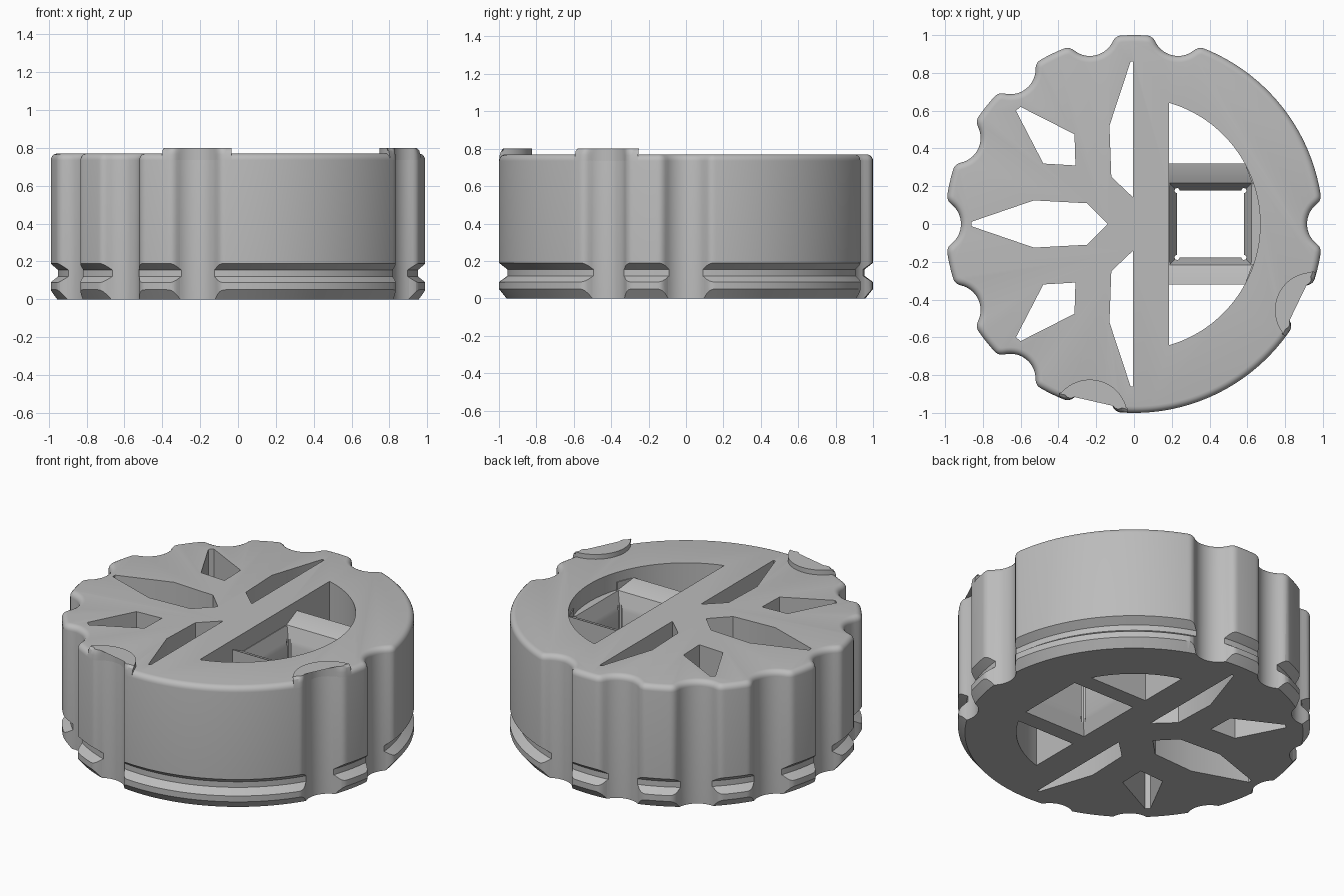
import bpy, bmesh
from math import sin, cos, acos, atan2, sqrt, pi, tau

cube = bpy.data.objects.get("Cube")
if cube:
    bpy.data.objects.remove(cube, do_unlink=True)

grey = bpy.data.materials.new("matte_grey")
grey.use_nodes = True
grey.diffuse_color = (0.5, 0.5, 0.5, 1)
grey.node_tree.nodes["Principled BSDF"].inputs["Base Color"].default_value = (0.5, 0.5, 0.5, 1)

HEIGHT, ROUND = 0.77, 0.035
FLUTE_R, FLUTE_D, FILLET, LIP_R = 0.134, 1.05, 0.05, 0.2
PITCH = tau / 14
FLUTES = [0, 3, 4, 5, 6, 7, 8, 9, 10, 13]
LIPPED = [10, 13]


def loft(name, rings, closed=False):
    """Skin a list of equal rings, capping the ends or closing the loop."""
    bm = bmesh.new()
    loops = [[bm.verts.new(p) for p in ring] for ring in rings]
    pairs = list(zip(loops, loops[1:]))
    if closed:
        pairs.append((loops[-1], loops[0]))
    else:
        bm.faces.new(loops[0])
        bm.faces.new(loops[-1])
    n = len(loops[0])
    for a, b in pairs:
        for i in range(n):
            j = (i + 1) % n
            bm.faces.new((a[i], a[j], b[j], b[i]))
    bmesh.ops.recalc_face_normals(bm, faces=bm.faces)
    mesh = bpy.data.meshes.new(name)
    bm.to_mesh(mesh)
    bm.free()
    ob = bpy.data.objects.new(name, mesh)
    bpy.context.collection.objects.link(ob)
    mesh.materials.append(grey)
    return ob


def at(points, z):
    return [(x, y, z) for x, y in points]


def prism(name, points, z0, z1):
    return loft(name, [at(points, z0), at(points, z1)])


def revolve(name, profile, steps=252):
    return loft(name, [[(r * cos(t * tau / steps), r * sin(t * tau / steps), z)
                        for r, z in profile] for t in range(steps)], closed=True)


def cut(target, cutter):
    mod = target.modifiers.new("cut", "BOOLEAN")
    mod.operation, mod.solver, mod.object = "DIFFERENCE", "EXACT", cutter
    bpy.ops.object.select_all(action="DESELECT")
    bpy.context.view_layer.objects.active = target
    target.select_set(True)
    bpy.ops.object.modifier_apply(modifier=mod.name)
    bpy.data.objects.remove(cutter, do_unlink=True)


# Outline radius: circle, fillet or flute arc, by angle from the flute centre
D = 1 - FILLET
ALPHA = acos((D * D + FLUTE_D ** 2 - (FLUTE_R + FILLET) ** 2) / (2 * D * FLUTE_D))
K = FILLET / (FLUTE_R + FILLET)
BETA = atan2(D * sin(ALPHA) * (1 - K), D * cos(ALPHA) * (1 - K) + FLUTE_D * K)


def radius(phi):
    phi = abs(phi)
    if phi >= ALPHA:
        return 1.0
    if phi > BETA:
        s = ALPHA - phi
        return D * cos(s) + sqrt(FILLET ** 2 - (D * sin(s)) ** 2)
    return FLUTE_D * cos(phi) - sqrt(FLUTE_R ** 2 - (FLUTE_D * sin(phi)) ** 2)


def rim_point(theta):
    k = round(theta / PITCH)
    r = radius(theta - k * PITCH) if k % 14 in FLUTES else 1.0
    return r * cos(theta), r * sin(theta)


def inset(theta, amount):
    """Rim point moved inwards along the rim normal."""
    (ax, ay), (bx, by) = rim_point(theta - 0.003), rim_point(theta + 0.003)
    x, y = rim_point(theta)
    length = sqrt((bx - ax) ** 2 + (by - ay) ** 2)
    return x - (by - ay) / length * amount, y + (bx - ax) / length * amount


# Fluted body with a rounded top edge
angles = [i * tau / 504 for i in range(504)]
rings = [at([rim_point(t) for t in angles], 0)]
for step in range(6):
    a = step * pi / 10
    rings.append(at([inset(t, ROUND * (1 - cos(a))) for t in angles],
                    HEIGHT - ROUND + ROUND * sin(a)))
body = loft("fluted_body", rings)

# Groove and bottom chamfer
cut(body, revolve("groove_cutter", [(1.05, 0.229), (0.955, 0.155), (0.955, 0.12), (1.05, 0.051)]))
cut(body, revolve("chamfer_cutter", [(0.944, -0.02), (1.015, 0.069), (1.1, 0.069), (1.1, -0.02)]))

# Star-like openings
long_slot = [(-0.86, 0.012), (-0.86, -0.012), (-0.53, -0.125), (-0.25, -0.11),
             (-0.14, 0), (-0.25, 0.11), (-0.53, 0.125)]
small_slot = [(-0.625, 0.6), (-0.6, 0.62), (-0.315, 0.475), (-0.31, 0.31), (-0.48, 0.32)]
side_slot = [(-0.018, 0.86), (-0.004, 0.86), (-0.004, 0.14), (-0.12, 0.25), (-0.13, 0.52)]
cut(body, prism("slot_cutter", long_slot, -0.1, 1))
for side in (1, -1):
    for slot in (small_slot, side_slot):
        cut(body, prism("slot_cutter", [(x, y * side) for x, y in slot], -0.1, 1))

# Half-round pocket crossed by two recessed sloping bars
WALL, ARC, BAR_OUT, BAR_IN = 0.185, 0.668, 0.32, 0.215


def half_round(y0, y1):
    """Part of the half-round opening between two y values."""
    ys = [ARC * sin(a) for a in [i * pi / 96 for i in range(-48, 49)]]
    ys = [y0] + [y for y in ys if y0 + 0.005 < y < y1 - 0.005] + [y1]
    arc = [(sqrt(ARC ** 2 - y * y), y) for y in ys]
    return [(WALL, y0)] + [p for p in arc if p[0] > WALL + 0.001] + [(WALL, y1)]


tip = sqrt(ARC ** 2 - WALL ** 2)
cut(body, prism("pocket_cutter", half_round(-tip, tip), 0.71, 1))
cut(body, prism("centre_cutter", half_round(-BAR_IN, BAR_IN), 0.66, 1))
for side in (1, -1):
    low, high = sorted((side * BAR_OUT, side * tip))
    cut(body, prism("segment_cutter", half_round(low, high), -0.1, 1))
    strip = [(WALL, 0.205), (0.63, 0.205), (0.586, BAR_OUT), (WALL, BAR_OUT)]
    strip = [(x, y * side) for x, y in strip]
    floor = [(x, y, 0.66 + (abs(y) - BAR_IN) * 0.48) for x, y in strip]
    cut(body, loft("bar_slope_cutter", [floor, at(strip, 1)]))

# Square socket, flared at both ends, with relieved corners
CX = 0.405


def square(half):
    return [(CX + sx * half, sy * half) for sx, sy in ((-1, -1), (1, -1), (1, 1), (-1, 1))]


cut(body, loft("socket_cutter", [at(square(h), z) for h, z in (
    (0.22, -0.01), (0.177, 0.1), (0.177, 0.56), (0.218, 0.665))]))
for x, y in square(0.177):
    notch = [(x + 0.014 * cos(i * pi / 4), y + 0.014 * sin(i * pi / 4)) for i in range(8)]
    cut(body, prism("corner_notch_cutter", notch, -0.1, 0.6))

# Raised crescent lips round two of the flutes
parts = [body]
PHI = acos((1 + FLUTE_D ** 2 - LIP_R ** 2) / (2 * FLUTE_D))
for number, k in enumerate(LIPPED, 1):
    mid = k * PITCH
    cx, cy = FLUTE_D * cos(mid), FLUTE_D * sin(mid)
    sweep = [PHI * (i / 20 - 1) for i in range(41)]
    end = atan2(sin(PHI), FLUTE_D - cos(PHI))
    back = [end * (1 - i / 12) for i in range(1, 24)]
    inner = [(cx - LIP_R * cos(b) * cos(mid) - LIP_R * sin(b) * sin(mid),
              cy - LIP_R * cos(b) * sin(mid) + LIP_R * sin(b) * cos(mid)) for b in back]

    def lip_ring(z, soft):
        shift = [soft * min(1, max(0, (abs(p) - 0.1) / 0.06)) for p in sweep]
        return at([inset(mid + p, s) for p, s in zip(sweep, shift)] + inner, z)

    parts.append(loft(f"raised_lip_{number}", [
        lip_ring(HEIGHT - ROUND, 0), lip_ring(0.765, 0.003),
        lip_ring(0.787, 0.01), lip_ring(0.8, 0.025)]))

# Smooth shading with sharp edges kept
bpy.ops.object.select_all(action="DESELECT")
for part in parts:
    part.select_set(True)
bpy.context.view_layer.objects.active = body
bpy.ops.object.shade_smooth_by_angle(angle=pi / 6)
